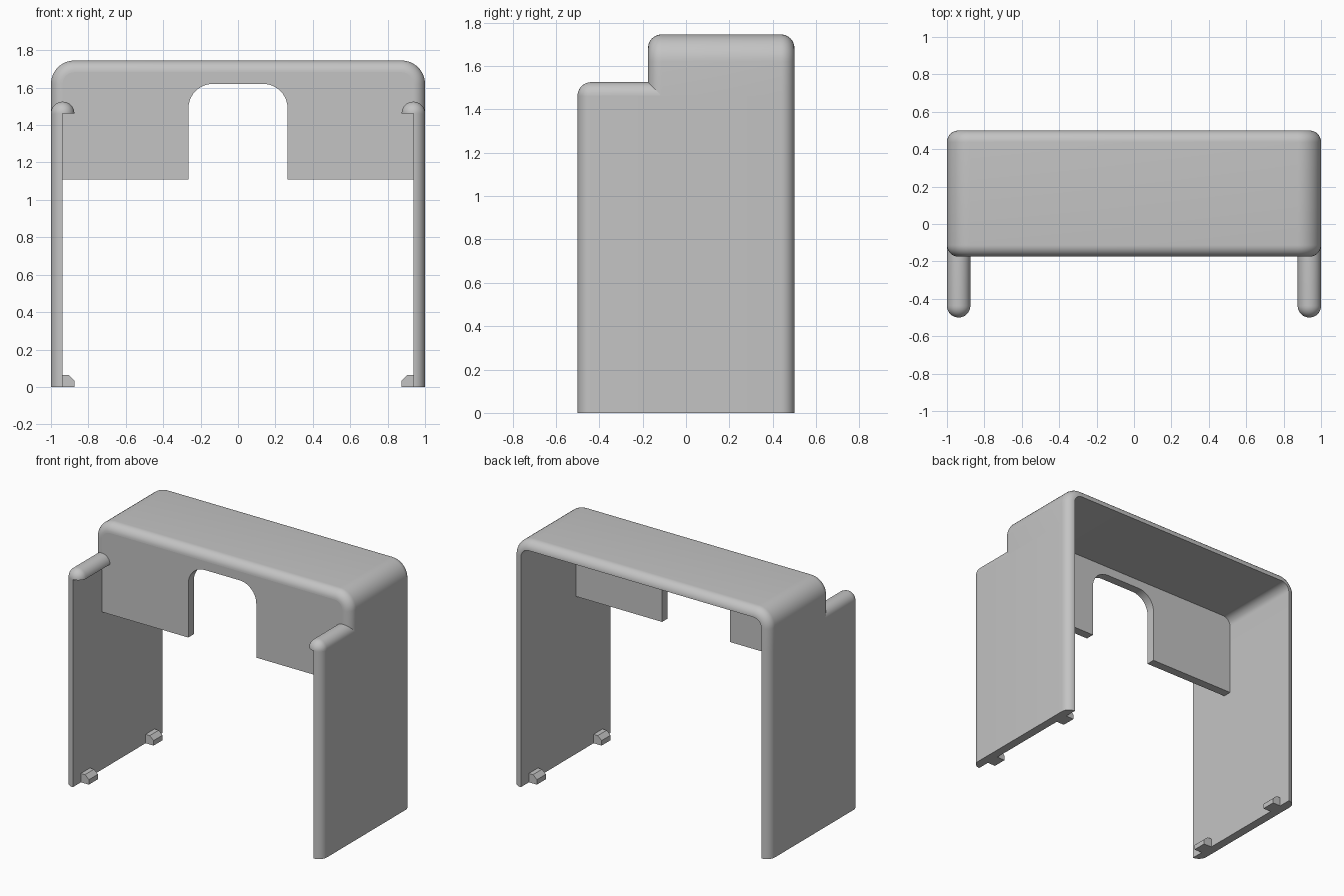
import bpy, bmesh
from math import sin, cos, pi, radians

cube = bpy.data.objects.get("Cube")
if cube:
    bpy.data.objects.remove(cube)

T = 0.0625          # wall thickness and edge radius
TOP = 1.745         # overall height
LIP_Z = 1.4625      # top of the side walls
BACK, FRONT, HOOD_FRONT = 0.5, -0.5, -0.175
SEG = 10

grey = bpy.data.materials.new("light grey plastic")
grey.use_nodes = True
grey.diffuse_color = (0.55, 0.55, 0.55, 1)
grey.node_tree.nodes["Principled BSDF"].inputs["Base Color"].default_value = grey.diffuse_color


def finish(name, bm):
    bmesh.ops.remove_doubles(bm, verts=bm.verts, dist=1e-5)
    bmesh.ops.recalc_face_normals(bm, faces=bm.faces)
    mesh = bpy.data.meshes.new(name)
    bm.to_mesh(mesh)
    bm.free()
    mesh.materials.append(grey)
    ob = bpy.data.objects.new(name, mesh)
    bpy.context.collection.objects.link(ob)
    bpy.ops.object.select_all(action='DESELECT')
    ob.select_set(True)
    bpy.context.view_layer.objects.active = ob
    bpy.ops.object.shade_smooth_by_angle(angle=radians(30))


def arc(cx, cy, r, a0, a1, n=SEG):
    angles = [radians(a0 + (a1 - a0) * i / n) for i in range(n + 1)]
    return [(cx + r * cos(a), cy + r * sin(a)) for a in angles]


def loft(bm, rings, closed=False):
    """Bridge rings of points; closed joins the last ring to the first."""
    rows = [[bm.verts.new(p) for p in ring] for ring in rings]
    pairs = list(zip(rows, rows[1:])) + ([(rows[-1], rows[0])] if closed else [])
    for a, b in pairs:
        for i in range(len(a) if not closed else len(a) - 1):
            j = (i + 1) % len(a)
            bm.faces.new((a[i], a[j], b[j], b[i]))
    return rows


def prism(name, pts, place, lo, hi):
    """Extrude a 2D outline between lo and hi; place maps (u, v, w) to 3D."""
    bm = bmesh.new()
    rows = loft(bm, [[place(u, v, w) for u, v in pts] for w in (lo, hi)])
    for row in rows:
        bm.faces.new(row)
    finish(name, bm)


def portal(inset, foot):
    """Arch outline in x, z, set in from the outside of the hood."""
    r = 2 * T - inset
    c, z = 1 - 2 * T, TOP - 2 * T
    return ([(inset - 1, foot)] + arc(-c, z, r, 180, 90)
            + arc(c, z, r, 90, 0) + [(1 - inset, foot)])


# Hood: rounded rim section swept over the arch outline
section = (arc(T, BACK - T, T, 90, 180) + arc(T, HOOD_FRONT + T, T, 180, 270))
bm = bmesh.new()
rows = loft(bm, [[(x, y, z) for x, z in portal(d, LIP_Z)] for d, y in section], closed=True)
for end in (0, -1):
    bm.faces.new([row[end] for row in rows])
finish("hood", bm)

# Front panel with the rounded archway
W, R, ARCH, PANEL_Z = 0.265, 0.13, 1.62, 1.11
opening = ([(W, PANEL_Z)] + arc(W - R, ARCH - R, R, 0, 90)
           + arc(R - W, ARCH - R, R, 90, 180) + [(-W, PANEL_Z)])
prism("front_panel", portal(T, PANEL_Z) + opening,
      lambda u, v, w: (u, w, v), HOOD_FRONT, HOOD_FRONT + T)

for side, s in (("left", 1), ("right", -1)):
    # Side wall with rounded outer edges
    outline = (arc(1 - T, FRONT + T, T, -90, 0) + arc(1 - T, BACK - T, T, 0, 90))
    prism(side + "_wall", outline, lambda u, v, w: (s * u, v, w), 0, LIP_Z)

    # Half-round lip on the wall, with a domed front end
    bm = bmesh.new()
    rings = [(-0.12, T)] + [(FRONT + T - T * sin(a), T * cos(a))
                            for a in (pi / 2 * i / SEG for i in range(SEG))]
    rows = loft(bm, [[(s * x, y, z) for x, z in arc(1 - T, LIP_Z, r, 0, 180, 2 * SEG)]
                     for y, r in rings])
    bm.faces.new(rows[0])
    tip = bm.verts.new((s * (1 - T), FRONT, LIP_Z))
    for a, b in zip(rows[-1], rows[-1][1:]):
        bm.faces.new((a, b, tip))
    bm.faces.new((rows[-1][-1], rows[-1][0], tip))
    finish(side + "_lip", bm)

    # Chamfered clips at the foot of the wall
    profile = [(1 - T, 0), (1 - T, T), (0.905, T), (0.875, 0.035), (0.875, 0)]
    for end, y in (("front", -0.36), ("back", 0.36)):
        prism(f"{side}_{end}_clip", profile,
              lambda u, v, w: (s * u, w, v), y - 0.05, y + 0.05)
